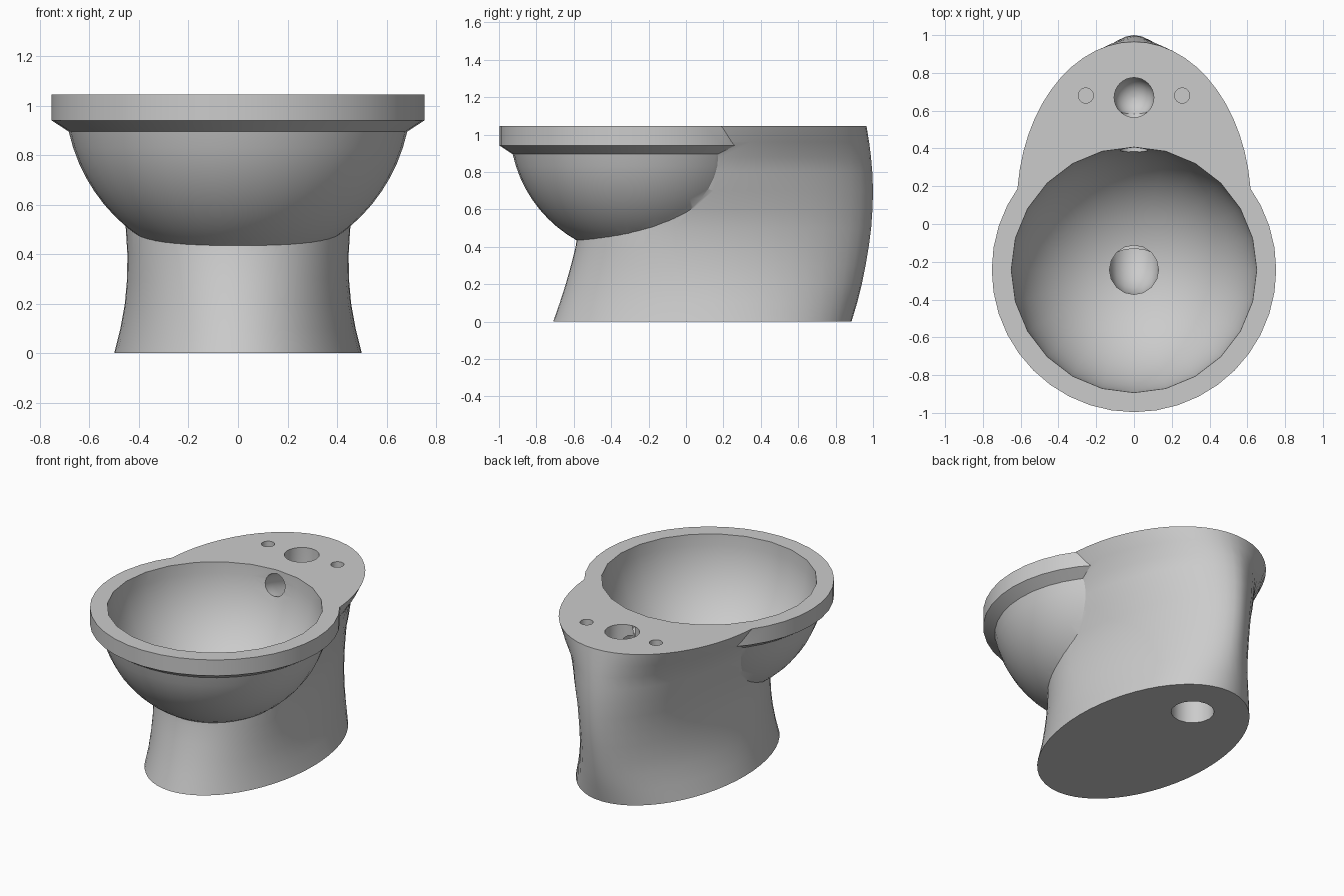
import bpy
import bmesh
from math import sin, cos, pi, radians

old = bpy.data.objects.get("Cube")
if old:
    bpy.data.objects.remove(old)

TOP = 1.045       # height of the flat rim
BOWL_Y = -0.243   # centre of the bowl

ceramic = bpy.data.materials.new("grey ceramic")
ceramic.use_nodes = True
ceramic.diffuse_color = (0.6, 0.6, 0.6, 1)
ceramic.node_tree.nodes["Principled BSDF"].inputs["Base Color"].default_value = (0.6, 0.6, 0.6, 1)


def loft(name, rings):
    """Closed solid through rings of points, listed from the bottom up."""
    bm = bmesh.new()
    loops = [[bm.verts.new(co) for co in ring] for ring in rings]
    for low, high in zip(loops, loops[1:]):
        for i in range(len(low)):
            j = (i + 1) % len(low)
            bm.faces.new((low[i], low[j], high[j], high[i]))
    bm.faces.new(loops[0])
    bm.faces.new(loops[-1])
    bmesh.ops.recalc_face_normals(bm, faces=bm.faces)
    mesh = bpy.data.meshes.new(name)
    bm.to_mesh(mesh)
    bm.free()
    mesh.materials.append(ceramic)
    obj = bpy.data.objects.new(name, mesh)
    bpy.context.collection.objects.link(obj)
    return obj


def lathe(name, profile, x, y, segments):
    angles = [2 * pi * i / segments for i in range(segments)]
    return loft(name, [[(x + r * sin(a), y + r * cos(a), z) for a in angles] for r, z in profile])


def egg(z, half, front, back, widest, power, segments=56):
    """Egg-shaped ring: elliptical in front of its widest line, more pointed behind it."""
    ring = []
    for i in range(segments):
        a = 2 * pi * i / segments
        s, c = sin(a), cos(a)
        p = 2 / power if c > 0 else 1
        reach = back - widest if c > 0 else front - widest
        x = half * abs(s) ** p * (1 if s > 0 else -1)
        ring.append((x, widest + reach * abs(c) ** p, z))
    return ring


def dome(radius, centre_z, steps, end=90):
    """Lower part of a sphere, from the bottom up, as (radius, z)."""
    angles = [radians(2 + (end - 2) * i / steps) for i in range(steps + 1)]
    return [(radius * sin(a), centre_z - radius * cos(a)) for a in angles]


def tube(name, points, radius):
    """Solid bent pipe along a smooth path."""
    curve = bpy.data.curves.new(name, "CURVE")
    curve.dimensions = "3D"
    curve.bevel_depth = radius
    curve.bevel_resolution = 6
    curve.use_fill_caps = True
    path = curve.splines.new("NURBS")
    path.points.add(len(points) - 1)
    for p, co in zip(path.points, points):
        p.co = (*co, 1)
    path.order_u = 3
    path.use_endpoint_u = True
    path.resolution_u = 6
    temp = bpy.data.objects.new(name, curve)
    bpy.context.collection.objects.link(temp)
    bpy.context.view_layer.update()
    mesh = bpy.data.meshes.new_from_object(temp.evaluated_get(bpy.context.evaluated_depsgraph_get()))
    bpy.data.objects.remove(temp)
    bm = bmesh.new()
    bm.from_mesh(mesh)
    bmesh.ops.remove_doubles(bm, verts=bm.verts, dist=0.0001)
    bmesh.ops.recalc_face_normals(bm, faces=bm.faces)
    bm.to_mesh(mesh)
    bm.free()
    mesh.materials.clear()
    mesh.materials.append(ceramic)
    obj = bpy.data.objects.new(name, mesh)
    bpy.context.collection.objects.link(obj)
    return obj


def combine(target, other, operation):
    mod = target.modifiers.new(operation.lower(), "BOOLEAN")
    mod.operation = operation
    mod.solver = "EXACT"
    mod.object = other
    bpy.ops.object.select_all(action="DESELECT")
    bpy.context.view_layer.objects.active = target
    target.select_set(True)
    bpy.ops.object.modifier_apply(modifier=mod.name)
    bpy.data.objects.remove(other)


# Pedestal: height, half width, front edge, back edge, widest line, back roundness
stations = [
    (0, .50, -.71, .885, .087, 2), (.1, .475, -.675, .915, .05, 1.94),
    (.2, .457, -.643, .94, 0, 1.87), (.3, .448, -.615, .96, -.03, 1.82),
    (.4, .447, -.59, .977, -.06, 1.8), (.5, .453, -.575, .99, -.06, 1.78),
    (.6, .47, -.572, .997, -.05, 1.76), (.7, .505, -.58, 1.0, -.04, 1.75),
    (.8, .53, -.61, .996, -.02, 1.75), (.88, .55, -.65, .989, .01, 1.78),
    (.96, .586, -.70, .979, .06, 1.9), (TOP, .62, -.765, .965, .1, 2),
]
body = loft("toilet_bowl", [egg(*s) for s in stations])

# Bowl with its overhanging rim
shell = dome(.70, TOP, 14, 77.6) + [(.753, .94), (.753, TOP)]
combine(body, lathe("bowl", shell, 0, BOWL_Y, 40), "UNION")

# Basin hollow
hollow = dome(.65, TOP, 14) + [(.65, TOP + .2)]
combine(body, lathe("basin_cutter", hollow, 0, BOWL_Y, 24), "DIFFERENCE")

# Drain: down from the basin, back through the pedestal and out of the base
drain = [(0, BOWL_Y, .6), (0, BOWL_Y, .4), (0, BOWL_Y, .18), (0, .05, .18),
         (0, .3, .25), (0, .55, .3), (0, .55, .15), (0, .55, -.1)]
combine(body, tube("drain_cutter", drain, .13), "DIFFERENCE")

# Water inlet: round-bottomed socket and a channel into the basin
socket = dome(.105, .88, 6) + [(.105, TOP + .1)]
combine(body, lathe("inlet_cutter", socket, 0, .67, 32), "DIFFERENCE")
channel = [(0, .3, .96), (0, .42, .95), (0, .55, .91), (0, .67, .87)]
combine(body, tube("channel_cutter", channel, .073), "DIFFERENCE")

# Seat bolt holes
for side in (-1, 1):
    bolt = lathe("bolt_cutter", [(.04, .9), (.04, TOP + .1)], side * .255, .68, 24)
    combine(body, bolt, "DIFFERENCE")

bpy.ops.object.shade_smooth_by_angle(angle=radians(30))
